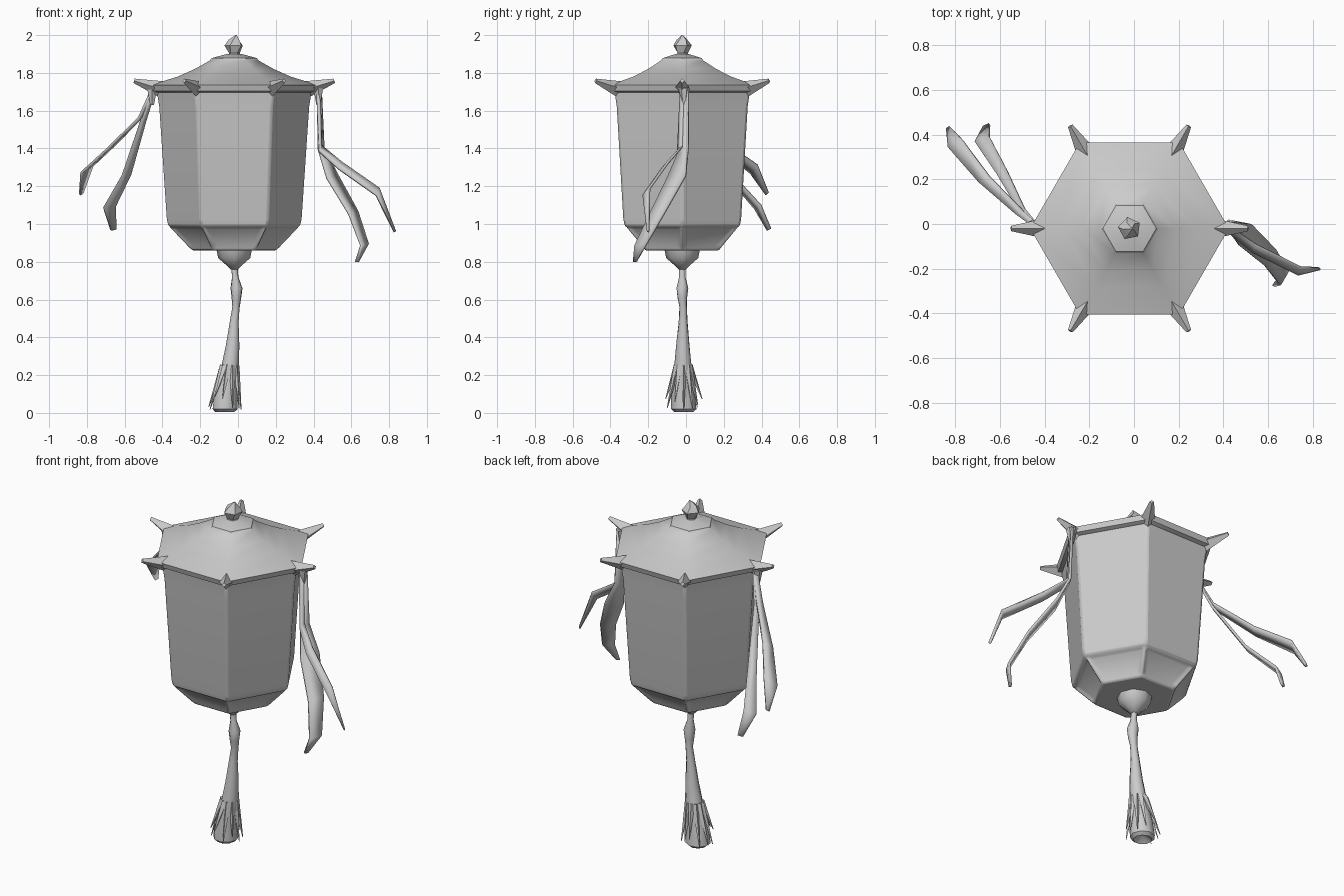
import bpy, bmesh, math, random
from mathutils import Vector

random.seed(4)
cube = bpy.data.objects.get("Cube")
if cube:
    bpy.data.objects.remove(cube)

GREY = (0.6, 0.6, 0.6, 1)
mat = bpy.data.materials.new("plain grey")
mat.use_nodes = True
mat.diffuse_color = GREY
mat.node_tree.nodes["Principled BSDF"].inputs["Base Color"].default_value = GREY

CX = CY = -0.02  # lantern axis
AXIS = Vector((CX, CY, 0))


def finish(bm, name, angle=40, bevel=0, solid=0):
    bmesh.ops.recalc_face_normals(bm, faces=bm.faces)
    mesh = bpy.data.meshes.new(name)
    bm.to_mesh(mesh)
    bm.free()
    obj = bpy.data.objects.new(name, mesh)
    bpy.context.collection.objects.link(obj)
    mesh.materials.append(mat)
    if solid:
        mod = obj.modifiers.new("thickness", "SOLIDIFY")
        mod.thickness, mod.offset = solid, 0
    if bevel:
        mod = obj.modifiers.new("soft edges", "BEVEL")
        mod.width, mod.segments = bevel, 2
        mod.limit_method, mod.angle_limit = "ANGLE", math.radians(35)
    bpy.ops.object.select_all(action="DESELECT")
    obj.select_set(True)
    bpy.context.view_layer.objects.active = obj
    bpy.ops.object.shade_smooth_by_angle(angle=math.radians(angle))
    return obj


def loft(rings, sides, twist=0):
    """Skin of horizontal rings given as (radius, z, shift x, shift y)."""
    bm = bmesh.new()
    loops = []
    for k, (r, z, *shift) in enumerate(rings):
        dx, dy = shift or (0, 0)
        angles = [math.tau * i / sides + twist * k for i in range(sides)]
        loops.append([bm.verts.new((CX + dx + r * math.cos(a), CY + dy + r * math.sin(a), z))
                      for a in angles])
    for a, b in zip(loops, loops[1:]):
        for i in range(sides):
            j = (i + 1) % sides
            bm.faces.new((a[i], a[j], b[j], b[i]))
    bm.faces.new(loops[0])
    bm.faces.new(loops[-1])
    return bm


def spike(name, start, end, r1, r2, sides=4):
    bm = bmesh.new()
    start, end = Vector(start), Vector(end)
    d = end - start
    bmesh.ops.create_cone(bm, cap_ends=True, segments=sides, radius1=r1, radius2=r2, depth=d.length)
    m = d.to_track_quat("Z", "Y").to_matrix().to_4x4()
    m.translation = (start + end) / 2
    bm.transform(m)
    return finish(bm, name)


def ribbon(name, points, across, widths):
    bm = bmesh.new()
    rows = []
    for p, w in zip(points, widths):
        half = Vector(across).normalized() * w / 2
        rows.append([bm.verts.new(Vector(p) - half), bm.verts.new(Vector(p) + half)])
    for a, b in zip(rows, rows[1:]):
        bm.faces.new((a[0], a[1], b[1], b[0]))
    finish(bm, name, solid=0.014)


# Six-sided lantern body, with dented panels on the lower slope
bm = loft([(0.23, 0.86), (0.35, 0.985), (0.36, 1.025), (0.40, 1.62), (0.415, 1.715)], 6)
slope = [f for f in bm.faces if len(f.verts) == 4 and f.calc_center_median().z < 0.97]
bmesh.ops.recalc_face_normals(bm, faces=bm.faces)
bmesh.ops.inset_individual(bm, faces=slope, thickness=0.03, depth=-0.015)
finish(bm, "lantern_body", bevel=0.014)

# Roof with overhanging eave and a shallow cap
finish(loft([(0.40, 1.69), (0.435, 1.705), (0.445, 1.735), (0.30, 1.78), (0.21, 1.82),
             (0.13, 1.865), (0.12, 1.878), (0.04, 1.90)], 6), "roof", 32)

# Upturned eave corners
for i in range(6):
    a = math.tau * i / 6
    out = Vector((math.cos(a), math.sin(a), 0))
    spike(f"eave_horn_{i + 1}", AXIS + out * 0.38 + Vector((0, 0, 1.712)),
          AXIS + out * 0.53 + Vector((0, 0, 1.758)), 0.045, 0.012)

# Finial on the roof and knob below the body
finish(loft([(0.04, 1.88), (0.03, 1.905), (0.052, 1.945), (0.03, 1.975), (0.004, 2.0, 0.01, 0)],
            5, 0.25), "finial", 30)
finish(loft([(0.02, 0.76), (0.045, 0.785), (0.085, 0.82), (0.095, 0.87)], 8), "bottom_knob", 50)

# Cord, knot and tassel
finish(loft([(0.018, 0.78), (0.017, 0.72, 0.005, 0), (0.032, 0.66, 0.012, 0), (0.026, 0.61, 0.012, 0),
             (0.02, 0.56, 0.01, 0.005), (0.024, 0.48, 0.0, 0.005), (0.036, 0.36, -0.008, 0.004),
             (0.05, 0.22, -0.025, 0.005), (0.064, 0.1, -0.045, 0.005), (0.068, 0.02, -0.05, 0.008),
             (0.05, 0.004, -0.05, 0.008), (0.02, 0.03, -0.045, 0.008)], 9, 0.08), "tassel", 45)
for i in range(11):
    a = math.tau * i / 11
    reach = random.uniform(0.08, 0.1)
    out = Vector((math.cos(a), math.sin(a), 0))
    spike(f"tassel_strand_{i + 1}", Vector((-0.045, -0.015, 0.25)) + out * 0.035,
          Vector((-0.068, -0.012, random.uniform(0.01, 0.09))) + out * reach, 0.018, 0.002)

# Paired ribbons hanging from the two side corners
ribbon("left_outer_ribbon",
       [(0.425, -0.02, 1.72), (0.435, -0.03, 1.40), (0.54, -0.11, 1.31), (0.74, -0.21, 1.17),
        (0.83, -0.20, 0.96)], (0.3, 0.6, 0.7), [0.03, 0.04, 0.05, 0.05, 0.008])
ribbon("left_inner_ribbon",
       [(0.43, 0, 1.72), (0.44, -0.01, 1.40), (0.50, -0.05, 1.25), (0.61, -0.15, 1.06),
        (0.67, -0.24, 0.89), (0.63, -0.27, 0.80)], (0.5, 0.85, 0.1),
       [0.03, 0.05, 0.11, 0.09, 0.07, 0.02])
ribbon("right_outer_ribbon",
       [(-0.45, 0, 1.71), (-0.51, 0.05, 1.57), (-0.67, 0.20, 1.41), (-0.80, 0.36, 1.29),
        (-0.83, 0.43, 1.16)], (0.75, 0.45, 0.5), [0.03, 0.04, 0.06, 0.08, 0.02])
ribbon("right_inner_ribbon",
       [(-0.45, 0, 1.71), (-0.50, 0.06, 1.55), (-0.59, 0.23, 1.26), (-0.68, 0.38, 1.09),
        (-0.66, 0.44, 0.97)], (0.85, 0.4, 0.2), [0.03, 0.03, 0.05, 0.07, 0.03])
# Ribbon knots under the eave corners
for name, x in (("left_ribbon_knot", 0.425), ("right_ribbon_knot", -0.455)):
    spike(name, (x, -0.01, 1.63), (x, -0.01, 1.72), 0.012, 0.03, 6)
